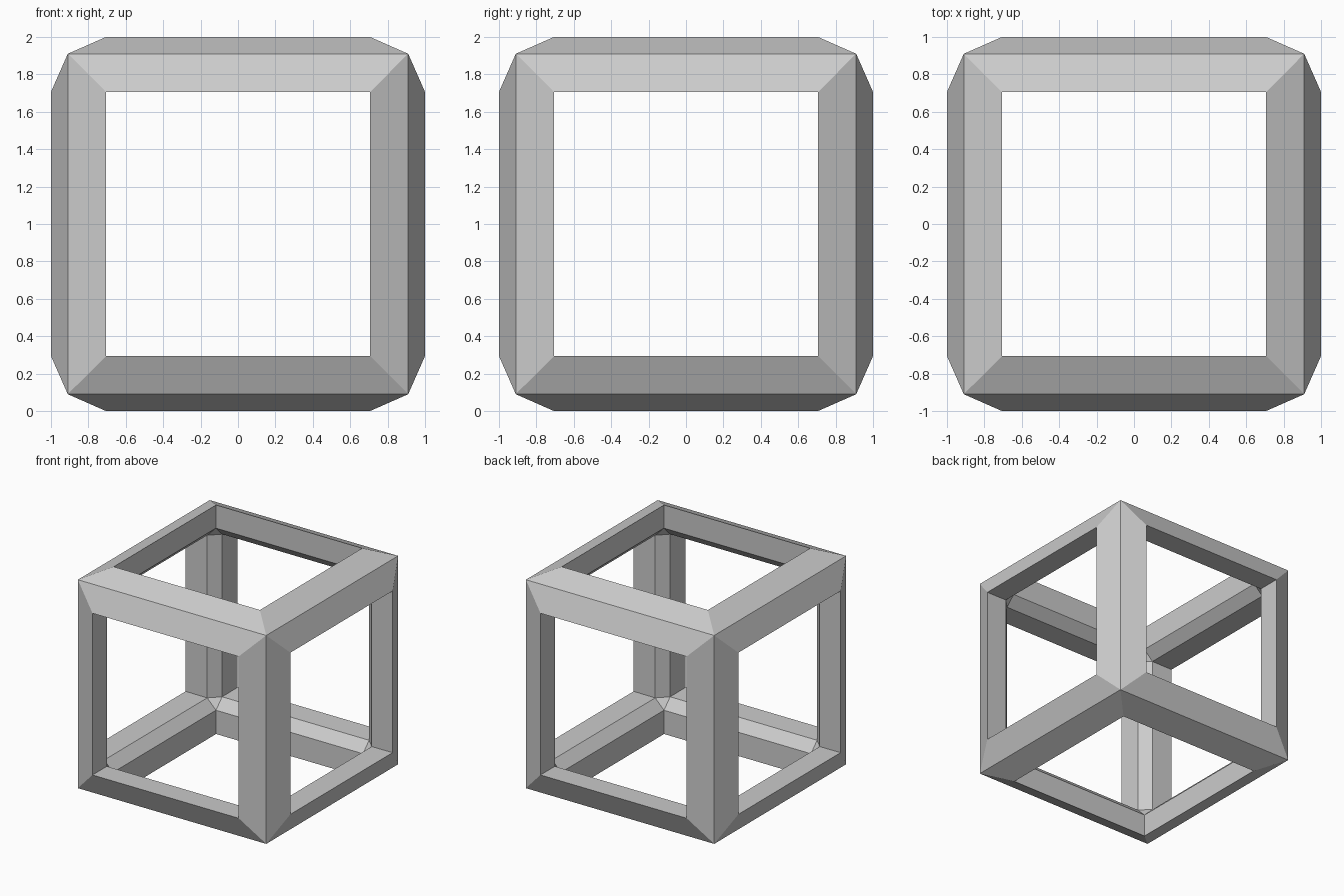
import bpy
import bmesh
from itertools import product

if "Cube" in bpy.data.objects:
    bpy.data.objects.remove(bpy.data.objects["Cube"])

OUTER = 0.91   # outer ridge corners
OPEN = 0.706   # half-width of the openings on each cube side
INNER = 0.71   # inner end of the opening walls
DEPTH = 0.795  # depth of the inner chamfer

bm = bmesh.new()


def point(signs, axis, along, across):
    """Corner point pushed to `along` on one axis, `across` on the others."""
    return bm.verts.new([s * (along if k == axis else across)
                         for k, s in enumerate(signs)])


# Corners: one outer tip, three opening corners, three inner chamfer points
corners = {}
for signs in product((-1, 1), repeat=3):
    tip = point(signs, 0, OUTER, OUTER)
    rim = [point(signs, k, 1.0, OPEN) for k in range(3)]
    inner = [point(signs, k, DEPTH, INNER) for k in range(3)]
    bm.faces.new(inner)
    corners[signs] = (tip, rim, inner)

# Beams: five-sided profile bridged between neighbouring corners
for axis in range(3):
    i, j = [k for k in range(3) if k != axis]
    for si, sj in product((-1, 1), repeat=2):
        rings = []
        for end in (-1, 1):
            signs = [end] * 3
            signs[i], signs[j] = si, sj
            tip, rim, inner = corners[tuple(signs)]
            rings.append([tip, rim[i], inner[i], inner[j], rim[j]])
        a, b = rings
        for n in range(5):
            m = (n + 1) % 5
            bm.faces.new((a[n], a[m], b[m], b[n]))

bmesh.ops.recalc_face_normals(bm, faces=bm.faces)
bmesh.ops.translate(bm, verts=bm.verts, vec=(0, 0, 1))

mesh = bpy.data.meshes.new("cube_frame")
bm.to_mesh(mesh)
bm.free()
bpy.context.collection.objects.link(bpy.data.objects.new("cube_frame", mesh))
